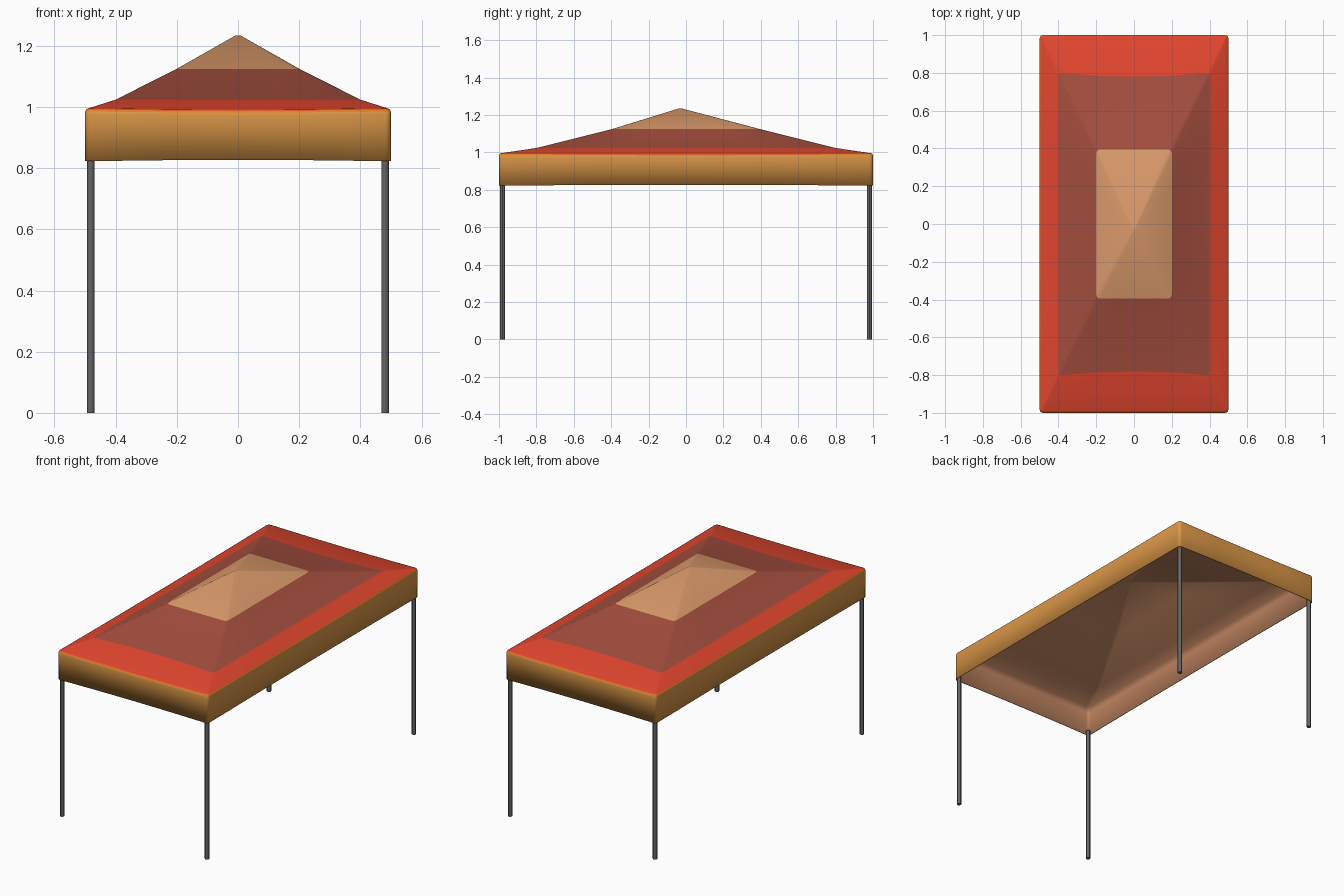
import bpy, bmesh, math

if "Cube" in bpy.data.objects:
    bpy.data.objects.remove(bpy.data.objects["Cube"])


def srgb(r, g, b):
    f = lambda c: (c / 255 / 12.92) if c < 10 else ((c / 255 + 0.055) / 1.055) ** 2.4
    return (f(r), f(g), f(b), 1)


def material(name, r, g, b):
    m = bpy.data.materials.new(name)
    m.diffuse_color = srgb(r, g, b)
    m.use_nodes = True
    m.node_tree.nodes["Principled BSDF"].inputs["Base Color"].default_value = m.diffuse_color
    return m


TAN = material("tan", 219, 154, 106)
MAROON = material("maroon", 164, 78, 62)
RED = material("red", 226, 70, 46)
ORANGE = material("golden orange", 222, 153, 72)
LINING = material("lining brown", 203, 141, 103)
TRIM = material("bright orange trim", 228, 126, 35)
GREY = material("pole grey", 102, 102, 102)


def ring(hx, hy, z, r, cy=0, bow=0, lift=0):
    """Rounded rectangle, counter-clockwise; bow pulls the short-edge middles in,
    lift raises the middles of all edges."""
    pts = []
    corners = [(1, 1), (-1, 1), (-1, -1), (1, -1)]
    for k, (sx, sy) in enumerate(corners):
        for j in range(4):
            a = math.pi / 2 * (k + j / 3)
            pts.append((sx * (hx - r) + r * math.cos(a),
                        cy + sy * (hy - r) + r * math.sin(a), z))
        # points along the straight edge to the next corner
        nx, ny = corners[(k + 1) % 4]
        for t in (0.25, 0.5, 0.75):
            w = 1 - (2 * t - 1) ** 2
            if k % 2 == 0:
                x = (sx + (nx - sx) * t) * (hx - r)
                y = sy * (hy - bow * w)
            else:
                x = sx * hx
                y = (sy + (ny - sy) * t) * (hy - r)
            pts.append((x, cy + y, z + lift * w))
    return pts


# Canopy: outer roof, trim, valance, hem and lining as one closed cloth
rings = [
    (ring(0.008, 0.012, 1.234, 0.005, -0.03), None),
    (ring(0.2, 0.395, 1.125, 0.02), 0),
    (ring(0.4, 0.8, 1.024, 0.01, 0, 0.02), 1),
    (ring(0.488, 0.988, 0.996, 0.012, 0, 0, -0.004), 2),
    (ring(0.496, 0.996, 0.992, 0.016, 0, 0, -0.004), 2),
    (ring(0.4995, 0.9995, 0.985, 0.018, 0, 0, -0.003), 5),
    (ring(0.5, 1.0, 0.976, 0.018, 0, 0, -0.003), 3),
    (ring(0.5, 1.0, 0.823, 0.018, 0, 0, 0.004), 3),
    (ring(0.496, 0.996, 0.823, 0.016, 0, 0, 0.004), 3),
    (ring(0.491, 0.991, 0.965, 0.016), 4),
    (ring(0.475, 0.97, 0.989, 0.016), 4),
    (ring(0.4, 0.8, 1.015, 0.012, 0, 0.02), 4),
    (ring(0.2, 0.395, 1.116, 0.02), 4),
    (ring(0.008, 0.012, 1.223, 0.005, -0.03), 4),
]
bm = bmesh.new()
loops = [[bm.verts.new(p) for p in pts] for pts, _ in rings]
n = len(loops[0])
for k in range(1, len(loops)):
    a, b = loops[k - 1], loops[k]
    for i in range(n):
        j = (i + 1) % n
        bm.faces.new((a[i], b[i], b[j], a[j])).material_index = rings[k][1]
bm.faces.new(loops[0]).material_index = 0
bm.faces.new(loops[-1][::-1]).material_index = 4
for f in bm.faces:
    f.smooth = True
me = bpy.data.meshes.new("canopy")
bm.to_mesh(me)
bm.free()
for m in (TAN, MAROON, RED, ORANGE, LINING, TRIM):
    me.materials.append(m)
canopy = bpy.data.objects.new("canopy", me)
bpy.context.collection.objects.link(canopy)

# Corner poles
for sx, side in ((-1, "left"), (1, "right")):
    for sy, end in ((-1, "front"), (1, "back")):
        bpy.ops.mesh.primitive_cylinder_add(
            vertices=12, radius=0.0125, depth=0.84, location=(sx * 0.481, sy * 0.981, 0.42))
        pole = bpy.context.object
        pole.name = f"{end}_{side}_pole"
        pole.data.materials.append(GREY)
        bpy.ops.object.shade_smooth_by_angle()
